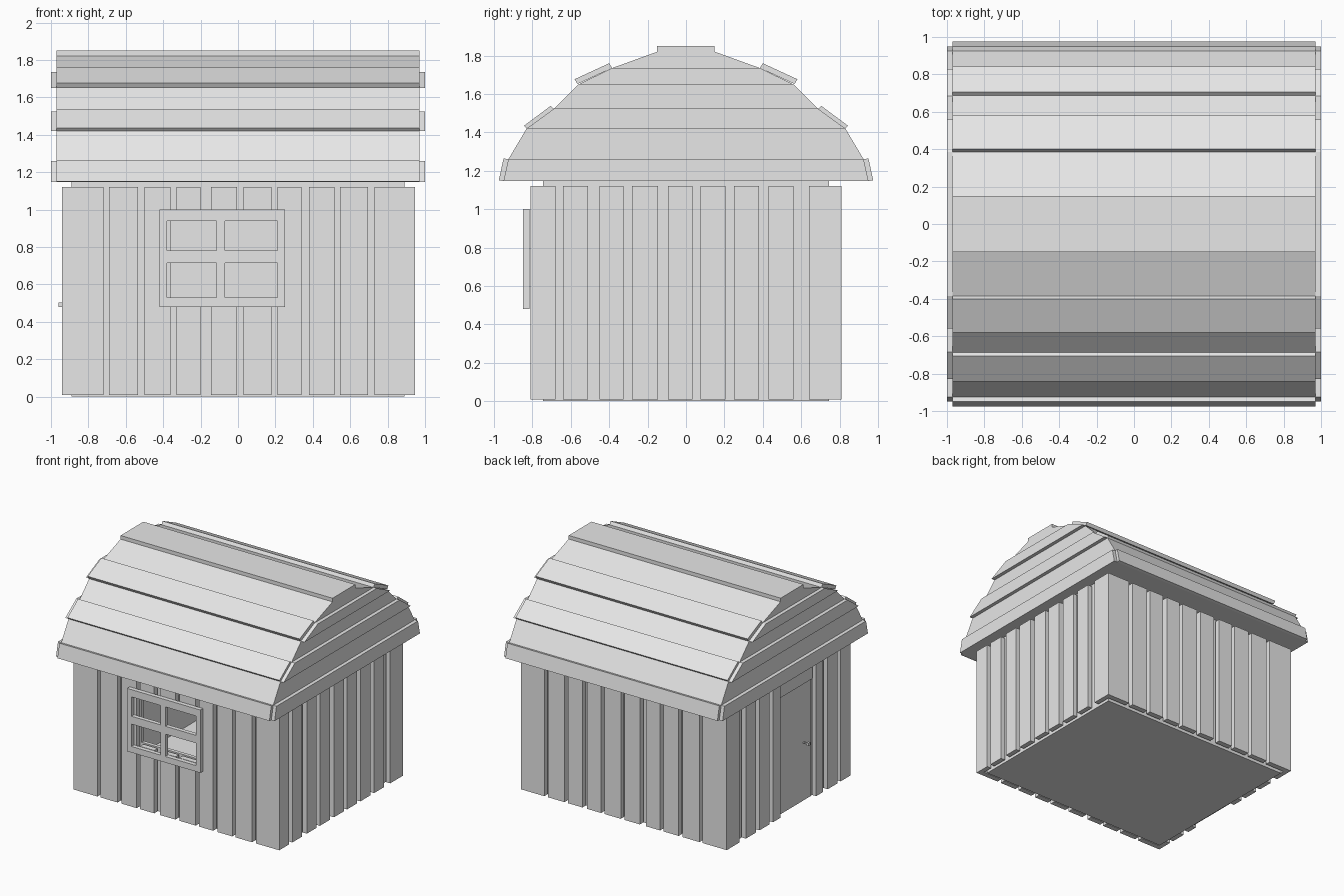
import bpy, bmesh

if "Cube" in bpy.data.objects:
    bpy.data.objects.remove(bpy.data.objects["Cube"])

grey = bpy.data.materials.new("plain grey")
grey.diffuse_color = (0.8, 0.8, 0.8, 1)
grey.use_nodes = True
grey.node_tree.nodes["Principled BSDF"].inputs["Base Color"].default_value = grey.diffuse_color


def make(name, bm):
    bmesh.ops.recalc_face_normals(bm, faces=bm.faces)
    me = bpy.data.meshes.new(name)
    bm.to_mesh(me)
    bm.free()
    me.materials.append(grey)
    ob = bpy.data.objects.new(name, me)
    bpy.context.collection.objects.link(ob)
    return ob


def add_box(bm, x, y, z):
    vs = bmesh.ops.create_cube(bm, size=1)["verts"]
    for v in vs:
        v.co = [r[0] if c < 0 else r[1] for c, r in zip(v.co, (x, y, z))]


def boxes(name, specs):
    bm = bmesh.new()
    for s in specs:
        add_box(bm, *s)
    return make(name, bm)


def add_prism(bm, pts, x0, x1):
    """Extrude a (y, z) outline along x."""
    f = bm.faces.new([bm.verts.new((x0, y, z)) for y, z in pts])
    ext = bmesh.ops.extrude_face_region(bm, geom=[f])["geom"]
    bmesh.ops.translate(bm, vec=(x1 - x0, 0, 0),
                        verts=[g for g in ext if isinstance(g, bmesh.types.BMVert)])


# Inner shell: floor and four thin walls, front wall open at the window
CX, CY, T, TOP = 0.89, 0.745, 0.03, 1.15
HX, HZ = (-0.36, 0.21), (0.53, 0.945)
boxes("floor", [((-CX, CX), (-CY, CY), (0, 0.03))])
boxes("side_walls", [((s * CX - T * (s > 0), s * CX + T * (s < 0)), (-CY, CY), (0.0, TOP))
                     for s in (-1, 1)])
boxes("back_wall", [((-CX, CX), (CY - T, CY), (0.0, TOP))])
fy = (-CY, -CY + T)
boxes("front_wall", [((-CX, HX[0]), fy, (0, TOP)), ((HX[1], CX), fy, (0, TOP)),
                     (HX, fy, (0, HZ[0])), (HX, fy, (HZ[1], TOP))])

# Vertical wall planks
PZ = (0.01, 1.12)
xs = [(-0.94, -0.72), (-0.69, -0.535), (-0.50, -0.36), (-0.33, -0.2), (-0.145, -0.005),
      (0.03, 0.18), (0.21, 0.34), (0.38, 0.515), (0.545, 0.695), (0.73, 0.945)]
ys = [(-0.81, -0.68), (-0.64, -0.51), (-0.45, -0.325), (-0.28, -0.145), (-0.095, 0.035),
      (0.075, 0.205), (0.25, 0.38), (0.43, 0.56), (0.64, 0.81)]
front = []
for r in xs:
    cut = HX[0] < sum(r) / 2 < HX[1]
    for z in ([(PZ[0], HZ[0]), (HZ[1], PZ[1])] if cut else [PZ]):
        front.append((r, (-0.81, -0.765), z))
boxes("front_planks", front)
boxes("back_planks", [(r, (0.765, 0.81), PZ) for r in xs])
boxes("right_planks", [((0.905, 0.945), r, PZ) for r in ys])
left = ys[:2] + [(-0.45, -0.36), (0.11, 0.205)] + ys[6:]
boxes("left_planks", [((-0.94, -0.9), r, PZ) for r in left])

# Door, the board above it and the knob
boxes("door", [((-0.905, -0.88), (-0.34, 0.11), (0.01, 0.975))])
boxes("door_header", [((-0.92, -0.88), (-0.34, 0.11), (0.985, 1.12))])
bm = bmesh.new()
add_box(bm, (-0.945, -0.9), (-0.248, -0.238), (0.485, 0.495))
add_box(bm, (-0.96, -0.942), (-0.255, -0.231), (0.478, 0.502))
make("door_knob", bm)

# Four-pane window frame
wy = (-0.85, -0.815)
boxes("window_frame", [((-0.42, -0.38), wy, (0.48, 1.0)), ((0.21, 0.25), wy, (0.48, 1.0)),
                       ((-0.115, -0.07), wy, (0.53, 0.94)),
                       ((-0.38, 0.21), wy, (0.48, 0.53)), ((-0.38, 0.21), wy, (0.94, 1.0)),
                       ((-0.38, -0.115), wy, (0.715, 0.78)), ((-0.07, 0.21), wy, (0.715, 0.78))])

# Curved roof body
half = [(0.95, 1.147), (0.925, 1.26), (0.83, 1.42), (0.685, 1.525),
        (0.56, 1.65), (0.385, 1.735), (0.15, 1.82)]
bm = bmesh.new()
add_prism(bm, half + [(-y, z) for y, z in reversed(half)], -0.97, 0.97)
make("roof_body", bm)

# Raised roof boards on both slopes, and the ridge cap
slats = [[(0.95, 1.147), (0.925, 1.26), (0.95, 1.265), (0.975, 1.15)],
         [(0.83, 1.42), (0.685, 1.52), (0.705, 1.538), (0.843, 1.435)],
         [(0.565, 1.652), (0.385, 1.735), (0.4, 1.76), (0.58, 1.677)]]
bm = bmesh.new()
for s in (-1, 1):
    for q in slats:
        add_prism(bm, [(s * y, z) for y, z in q], -0.97, 0.97)
make("roof_boards", bm)
boxes("ridge_cap", [((-0.97, 0.97), (-0.15, 0.148), (1.815, 1.85))])

# Horizontal boards across both gable ends
bm = bmesh.new()
for i in (0, 2, 4):
    (y0, z0), (y1, z1) = half[i], half[i + 1]
    for a, b in ((-1.0, -0.96), (0.96, 1.0)):
        add_prism(bm, [(-y0, z0), (y0, z0), (y1, z1), (-y1, z1)], a, b)
make("gable_boards", bm)
